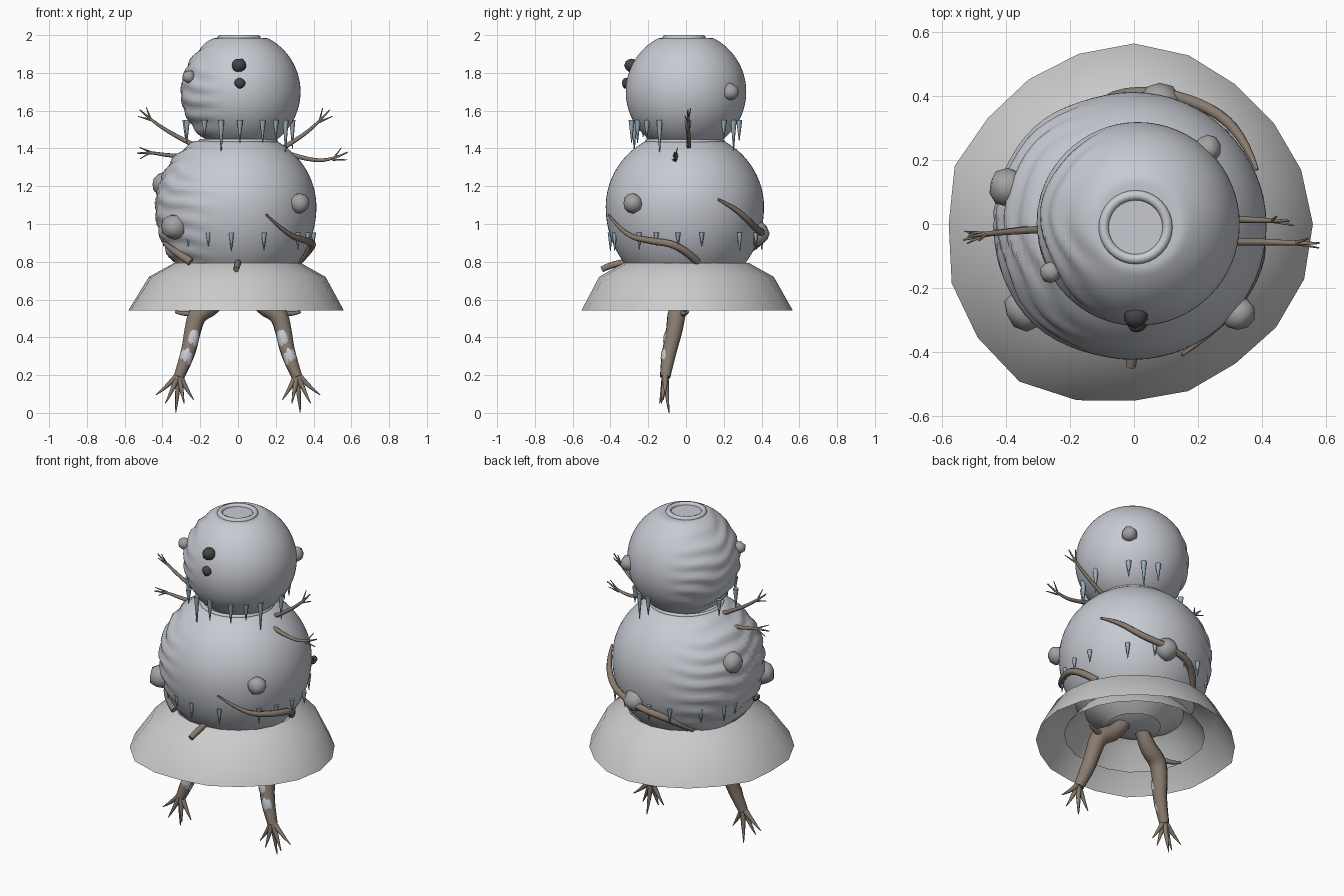
import bpy, bmesh, random
from math import sin, cos, pi, radians
from mathutils import Vector, Matrix

random.seed(4)
if "Cube" in bpy.data.objects:
    bpy.data.objects.remove(bpy.data.objects["Cube"])


def material(name, *rgb):
    mat = bpy.data.materials.new(name)
    mat.use_nodes = True
    mat.diffuse_color = (*rgb, 1)
    mat.node_tree.nodes["Principled BSDF"].inputs["Base Color"].default_value = (*rgb, 1)
    return mat


SNOW = material("snow", .57, .59, .64)
STONE = material("stone", .36, .36, .36)
WOOD = material("wood", .25, .2, .16)
ICE = material("ice", .32, .42, .5)
COAL = material("coal", .06, .06, .06)


def finish(obj, mat, angle=50):
    if mat:
        obj.data.materials.append(mat)
    bpy.ops.object.select_all(action='DESELECT')
    obj.select_set(True)
    bpy.context.view_layer.objects.active = obj
    if obj.type == 'CURVE':
        bpy.ops.object.convert(target='MESH')
    bpy.ops.object.shade_smooth_by_angle(angle=radians(angle))


def from_bmesh(name, bm, mat=None, angle=50):
    mesh = bpy.data.meshes.new(name)
    bm.to_mesh(mesh)
    bm.free()
    obj = bpy.data.objects.new(name, mesh)
    bpy.context.collection.objects.link(obj)
    finish(obj, mat, angle)


def twigs(name, paths):
    """Tapered bent tubes through (x, y, z, radius) points, joined in one object."""
    curve = bpy.data.curves.new(name, 'CURVE')
    curve.dimensions = '3D'
    curve.bevel_depth = 1
    curve.bevel_resolution = 2
    curve.use_fill_caps = True
    for path in paths:
        spline = curve.splines.new('NURBS')
        spline.points.add(len(path) - 1)
        spline.use_endpoint_u = True
        spline.order_u = min(3, len(path))
        spline.resolution_u = 4
        for point, (x, y, z, r) in zip(spline.points, path):
            point.co = (x, y, z, 1)
            point.radius = r
    obj = bpy.data.objects.new(name, curve)
    bpy.context.collection.objects.link(obj)
    finish(obj, WOOD)


def snowball(name, centre, radius, top, upper, lower, bulge, ripple):
    """Ball with separate upper and lower stretch, a flat top and ridges on its right side."""
    bm = bmesh.new()
    bmesh.ops.create_uvsphere(bm, u_segments=64, v_segments=64, radius=radius)
    for v in bm.verts:
        n = v.co.normalized()
        w = min(max((-n.x - .2) / .6, 0), 1)
        w *= w * (3 - 2 * w)
        phase = v.co.z * 75 + 2 * sin(v.co.y * 11) + sin(v.co.y * 23 + v.co.z * 9)
        v.co.z *= upper if v.co.z > 0 else lower
        v.co += n * w * (bulge + ripple * sin(phase)) + Vector(centre)
        v.co.z = min(v.co.z, top)
    from_bmesh(name, bm, SNOW)


def rim(name, centre, radius, thickness):
    bpy.ops.mesh.primitive_torus_add(location=centre, major_radius=radius, minor_radius=thickness,
                                     major_segments=32, minor_segments=8)
    obj = bpy.context.object
    obj.name = name
    finish(obj, SNOW)


def stone(name, centre, radius, mat=STONE):
    bm = bmesh.new()
    bmesh.ops.create_icosphere(bm, subdivisions=2, radius=radius)
    for v in bm.verts:
        v.co = v.co * random.uniform(.93, 1.08) + Vector(centre)
    from_bmesh(name, bm, mat)


def icicles(name, ring, top, radius, width):
    """Hanging spikes at (angle, length) around the vertical axis."""
    bm = bmesh.new()
    for angle, length in ring:
        a = radians(angle)
        place = Matrix.Translation((radius * cos(a), radius * sin(a), top - length / 2))
        bmesh.ops.create_cone(bm, cap_ends=True, segments=8, radius1=.002,
                              radius2=width, depth=length, matrix=place)
    from_bmesh(name, bm, ICE)


# Snow body and head, each with a rim around its flat top
snowball("body", (-.004, -.006, 1.09), .419, 1.44, .96, 1.1, .013, .007)
snowball("head", (.012, 0, 1.7), .319, 1.985, 1, 1, -.006, .005)
rim("neck_rim", (0, -.006, 1.437), .2, .012)
rim("head_rim", (.005, -.01, 1.984), .1, .016)

# Flared skirt, open below, with a lining under the body and a shorter underskirt
hem = [.56, .55, .54, .54, .555, .565, .56, .56, .565, .59,
       .58, .6, .605, .61, .58, .553, .55, .54, .55, .56]


def flare(name, profile):
    bm = bmesh.new()
    rings = []
    for scale, z in profile:
        ring = []
        for i, r in enumerate(hem):
            a = 2 * pi * i / len(hem)
            r = (r if scale == 1 else (r + .57) / 2) * scale
            ring.append(bm.verts.new((r * cos(a), r * sin(a), z)))
        rings.append(ring)
    for low, high in zip(rings, rings[1:]):
        for i in range(len(hem)):
            j = (i + 1) % len(hem)
            bm.faces.new((low[i], low[j], high[j], high[i]))
    from_bmesh(name, bm, None, 45)


flare("skirt", ((1, .543), (.82, .72), (.59, .793), (.49, .73), (.26, .65)))
flare("underskirt", ((.7, .59), (.57, .69), (.49, .73)))

# Coal eyes
stone("upper_eye", (.005, -.287, 1.838), .038, COAL)
stone("lower_eye", (.01, -.312, 1.745), .029, COAL)

# Stones pressed into the snow
for name, centre, radius in (
        ("front_right_stone", (-.335, -.265, .985), .07),
        ("front_left_stone", (.325, -.28, 1.11), .052),
        ("back_stone", (.08, .375, .95), .066),
        ("right_stone", (-.395, .115, 1.21), .06),
        ("head_right_stone", (-.26, -.15, 1.78), .034),
        ("head_left_stone", (.23, .235, 1.7), .044)):
    stone(name, centre, radius)

# Icicles below the head and around the body
icicles("head_icicles", [(165, .1), (200, .12), (232, .09), (252, .17), (272, .12),
                         (297, .12), (314, .1), (331, .17), (2, .15), (44, .1),
                         (61, .16), (78, .11)], 1.55, .288, .016)
icicles("body_icicles", [(a, random.uniform(.065, .1)) for a in
                         (195, 229, 247, 265, 290, 322, 337, 354, 12, 45, 67, 94,
                          112, 137, 157, 168)], .955, .402, .014)

# Branches wrapped around the lower body
twigs("left_branch", [[(.15, -.41, 1.05, .005), (.26, -.33, .94, .013),
                       (.37, -.19, .91, .018), (.41, -.03, .89, .02), (.32, .06, .8, .02)]])
twigs("back_branch", [[(.385, .17, 1.13, .006), (.345, .27, 1.08, .015),
                       (.245, .365, .98, .019), (.06, .42, .94, .02),
                       (-.12, .39, .9, .021), (-.215, .24, .8, .021)]])
twigs("right_branch", [[(-.39, -.12, .9, .01), (-.36, -.22, .87, .02), (-.25, -.26, .8, .023)]])
twigs("front_branch", [[(0, -.28, .8, .018), (0, -.38, .795, .018), (-.01, -.445, .76, .016)]])


# Twig arms, each with a three-fingered tip
def arm(name, shoulder, elbow, wrist, tip):
    s, e, w, t = (Vector(p) for p in (shoulder, elbow, wrist, tip))
    reach = t - w
    side = reach.cross(Vector((0, 1, 0))) * .4
    depth = Vector((0, .015, 0))
    paths = [[(*s, .014), (*e, .011), (*w, .008), (*t, .003)]]
    for k in (-1, 1):
        paths.append([(*w, .006), (*(w + reach * .8 + side * k + depth * k), .002)])
    twigs(name, paths)


arm("left_upper_arm", (.2, .015, 1.38), (.32, .015, 1.45), (.43, .01, 1.54), (.485, .01, 1.605))
arm("left_lower_arm", (.24, -.055, 1.38), (.38, -.055, 1.335), (.5, -.06, 1.34), (.58, -.06, 1.38))
arm("right_upper_arm", (-.2, -.01, 1.4), (-.34, -.02, 1.47), (-.46, -.03, 1.55), (-.52, -.04, 1.605))
arm("right_lower_arm", (-.25, -.01, 1.36), (-.36, -.02, 1.36), (-.46, -.03, 1.38), (-.535, -.05, 1.375))

# Root legs with splayed toes, a side shoot and frost strips
for name, s in (("left", 1), ("right", -1)):
    leg = [(.06, -.01, .66, .04), (.12, -.03, .57, .05), (.215, -.05, .53, .052),
           (.24, -.06, .44, .046), (.258, -.085, .34, .042),
           (.285, -.1, .26, .036), (.313, -.11, .19, .029)]
    paths = [leg, [(.17, -.04, .55, .02), (.25, -.02, .51, .016), (.33, .01, .535, .008)]]
    for x, y, z in ((.235, -.12, .07), (.285, -.14, .05), (.33, -.09, 0),
                    (.385, -.13, .05), (.435, -.11, .095)):
        middle = (.313 + (x - .313) * .55, (y - .11) / 2, z + (.19 - z) * .42, .011)
        paths.append([(.313, -.11, .205, .018), middle, (x, y, z, .002)])
    twigs(name + "_leg", [[(s * x, y, z, r) for x, y, z, r in p] for p in paths])

    bm = bmesh.new()
    tilt = Matrix.Rotation(s * -.25, 4, 'Y')
    for x, y, z in ((.245, -.087, .38), (.275, -.1, .29)):
        place = Matrix.Translation((s * x, y, z)) @ tilt @ Matrix.Diagonal((.036, .034, .075, 1))
        bmesh.ops.create_uvsphere(bm, u_segments=12, v_segments=8, radius=1, matrix=place)
    from_bmesh(name + "_leg_frost", bm, SNOW)
